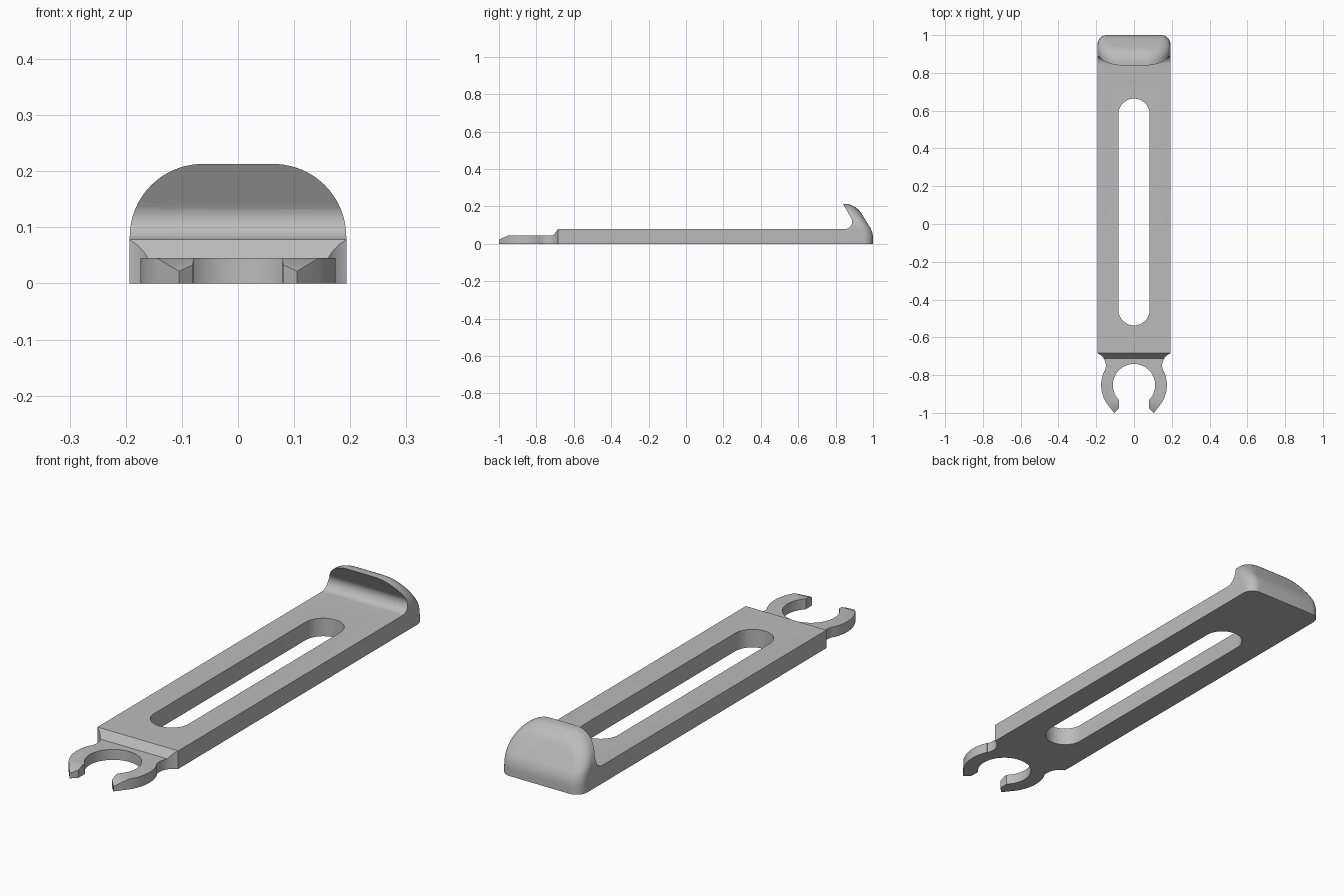
import bpy, bmesh
from math import sin, cos, radians, sqrt
from mathutils import Vector

cube = bpy.data.objects.get("Cube")
if cube:
    bpy.data.objects.remove(cube)

HALF, CORNER, TOP, FILLET = 0.193, 0.13, 0.213, 0.05
THICK, CLIP_THICK = 0.078, 0.045


def arc(cx, cy, r, a0, a1, n):
    return [(cx + r * cos(radians(a0 + (a1 - a0) * i / n)),
             cy + r * sin(radians(a0 + (a1 - a0) * i / n))) for i in range(n + 1)]


def finish(name, bm):
    bmesh.ops.recalc_face_normals(bm, faces=bm.faces)
    mesh = bpy.data.meshes.new(name)
    bm.to_mesh(mesh)
    bm.free()
    obj = bpy.data.objects.new(name, mesh)
    bpy.context.collection.objects.link(obj)
    return obj


def prism(name, points, place, depth):
    """Closed outline placed in 3D and extruded along depth."""
    bm = bmesh.new()
    face = bm.faces.new([bm.verts.new(place(*p)) for p in points])
    ext = bmesh.ops.extrude_face_region(bm, geom=[face])
    moved = [v for v in ext["geom"] if isinstance(v, bmesh.types.BMVert)]
    bmesh.ops.translate(bm, verts=moved, vec=Vector(depth))
    return finish(name, bm)


def back(z):
    """Rear surface: upright, bending into a forward lean."""
    r, z0, bend = 0.113, 0.03, 0.06
    if z <= z0:
        return 1.0
    h = min(z - z0, bend)
    return 1.0 - (r - sqrt(r * r - h * h)) - 0.62 * max(0, z - z0 - bend)


def half_outline(inset):
    """Right half of the rounded cross-section, bottom to top."""
    w, zc = HALF - inset, TOP - CORNER
    side = [(w, zc * k / 6) for k in range(6)]
    return side + arc(HALF - CORNER, zc, CORNER - inset, 0, 90, 20)


# Solid block with a filleted rear
bm = bmesh.new()
rings = []
layers = [(FILLET * (1 - cos(radians(a))), FILLET * (1 - sin(radians(a))))
          for a in range(0, 91, 10)]
for depth, inset in layers + [(None, 0)]:
    half = half_outline(inset)
    row = [(x, z) for x, z in half] + [(-x, z) for x, z in reversed(half)]
    rings.append([bm.verts.new((x, -1.05 if depth is None else back(z) - depth, z))
                  for x, z in row])
for a, b in zip(rings, rings[1:]):
    for i in range(len(a)):
        j = (i + 1) % len(a)
        bm.faces.new((a[i], a[j], b[j], b[i]))
rear, n = rings[0], len(rings[0])
for k in range(n // 2 - 1):
    bm.faces.new((rear[k], rear[k + 1], rear[n - 2 - k], rear[n - 1 - k]))
bm.faces.new(rings[-1])
strap = finish("slotted_strap", bm)

# Space above the clip, bar and under the hook
hollow = [(-1.2, 0.4), (-1.2, -0.07), (-1.0, 0.022), (-0.95, CLIP_THICK),
          (-0.711, CLIP_THICK), (-0.684, THICK)]
hollow += arc(0.848, THICK + 0.04, 0.04, -90, 30, 14) + [(0.819, 0.249), (0.819, 0.4)]
hollow_cutter = prism("hollow_cutter", hollow, lambda y, z: (-0.4, y, z), (0.8, 0, 0))

# Plan shape: open ring clip, neck fillets, full-width bar
CY = -0.853
inner = arc(0, CY, 0.112, 90, -45, 24)
right = inner + [(0.08, -0.975), (0.105, -1.0)]
right += arc(0, CY, 0.174, -33, 25, 14)
right += arc(0.22, -0.75, 0.071, 205, 100, 14)
right += [(0.3, -0.68), (0.3, 1.1)]
left = [(-x, y) for x, y in reversed(right[1:])]
plan_cutter = prism("plan_cutter", right + left, lambda x, y: (x, y, -0.1), (0, 0, 0.5))

# Long slot through the bar
slot = arc(0, 0.581, 0.083, 0, 180, 24) + arc(0, -0.454, 0.083, 180, 360, 24)
slot_cutter = prism("slot_cutter", slot, lambda x, y: (x, y, -0.1), (0, 0, 0.5))

bpy.ops.object.select_all(action="DESELECT")
bpy.context.view_layer.objects.active = strap
strap.select_set(True)
for cutter, op in ((hollow_cutter, "DIFFERENCE"), (plan_cutter, "INTERSECT"),
                   (slot_cutter, "DIFFERENCE")):
    cutter.hide_render = True
    mod = strap.modifiers.new(cutter.name, "BOOLEAN")
    mod.operation, mod.object, mod.solver = op, cutter, "EXACT"
    bpy.ops.object.modifier_apply(modifier=mod.name)
    bpy.data.objects.remove(cutter)

# Single grey finish
grey = bpy.data.materials.new("plain_grey")
grey.use_nodes = True
colour = (0.5, 0.5, 0.5, 1)
grey.diffuse_color = colour
grey.node_tree.nodes["Principled BSDF"].inputs["Base Color"].default_value = colour
strap.data.materials.clear()
strap.data.materials.append(grey)
bpy.ops.object.shade_smooth_by_angle(angle=radians(30))
